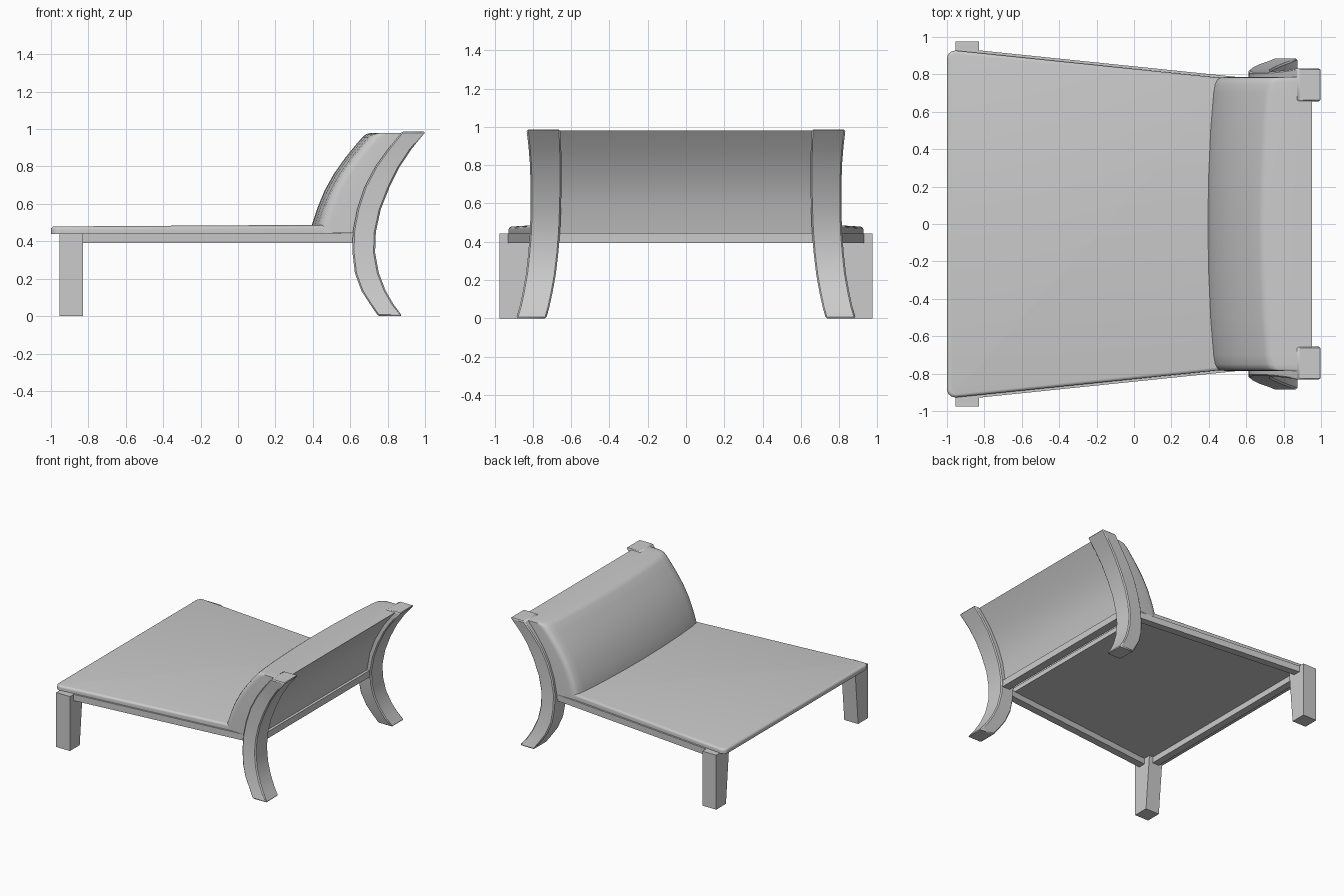
import bpy, bmesh, math

if "Cube" in bpy.data.objects:
    bpy.data.objects.remove(bpy.data.objects["Cube"])


def finish(name, bm, bevel=0.0, smooth=35):
    bmesh.ops.recalc_face_normals(bm, faces=bm.faces)
    me = bpy.data.meshes.new(name)
    bm.to_mesh(me)
    bm.free()
    ob = bpy.data.objects.new(name, me)
    bpy.context.collection.objects.link(ob)
    if bevel:
        m = ob.modifiers.new("Bevel", 'BEVEL')
        m.width, m.segments, m.limit_method, m.angle_limit = bevel, 1, 'ANGLE', 0.8
    bpy.ops.object.select_all(action='DESELECT')
    ob.select_set(True)
    bpy.context.view_layer.objects.active = ob
    bpy.ops.object.shade_smooth_by_angle(angle=math.radians(smooth))
    return ob


def loft(rings):
    """Skin closed rings of equal length and cap both ends."""
    bm = bmesh.new()
    vs = [[bm.verts.new(p) for p in r] for r in rings]
    n = len(rings[0])
    for a, b in zip(vs, vs[1:]):
        for i in range(n):
            bm.faces.new((a[i], a[(i + 1) % n], b[(i + 1) % n], b[i]))
    bm.faces.new(vs[0])
    bm.faces.new(vs[-1])
    return bm


def quad_ring(x0, x1, y0, y1, z):
    return [(x0, y0, z), (x1, y0, z), (x1, y1, z), (x0, y1, z)]


def half_width(x):
    # the seat narrows toward the back
    return 0.932 - 0.103 * (x + 1)


# Seat cushion: tapered slab with rounded corners, rising slightly to the back
x0, x1 = -1.0, 0.55
w0, w1 = half_width(x0), half_width(x1)
bm = loft([[(x0, -w0, 0.44), (x1, -w1, 0.44), (x1, w1, 0.44), (x0, w0, 0.44)],
           [(x0, -w0, 0.479), (x1, -w1, 0.489), (x1, w1, 0.489), (x0, w0, 0.479)]])
upright = [e for e in bm.edges if abs(e.verts[0].co.z - e.verts[1].co.z) > 0.02
           and e.verts[0].co.x < 0]
bmesh.ops.bevel(bm, geom=upright, offset=0.05, segments=5, profile=0.5, affect='EDGES')
rim = [e for e in bm.edges if min(v.co.z for v in e.verts) > 0.46]
bmesh.ops.bevel(bm, geom=rim, offset=0.018, segments=4, profile=0.5, affect='EDGES')
finish("seat_cushion", bm, smooth=50)

# Backrest: reclined curved shell, crowned across its width and open underneath
front = [(0.39, 0.445), (0.395, 0.49), (0.425, 0.58), (0.462, 0.67), (0.512, 0.76),
         (0.572, 0.845), (0.625, 0.91), (0.665, 0.957), (0.685, 0.973), (0.71, 0.98)]
back = [(0.953, 0.98), (0.86, 0.86), (0.78, 0.72), (0.73, 0.59), (0.70, 0.445)]
half = [(0.785, 0.095), (0.782, 0.07), (0.772, 0.052), (0.75, 0.04), (0.70, 0.031),
        (0.5, 0.015), (0.25, 0.004)]
stations = [(-y, s) for y, s in half] + [(0, 0)] + [(y, s) for y, s in reversed(half)]
bm = loft([[(x + s, y, z) for x, z in front] + [(x, y, z) for x, z in back]
           for y, s in stations])
bmesh.ops.recalc_face_normals(bm, faces=bm.faces)
bmesh.ops.delete(bm, geom=[f for f in bm.faces if max(v.co.z for v in f.verts) < 0.46],
                 context='FACES_ONLY')
finish("backrest", bm, smooth=45)

# Back leg path: front x, back x, inner y, outer y, z
leg_path = [(0.75, 0.878, 0.730, 0.887, 0.0), (0.705, 0.83, 0.712, 0.868, 0.065),
            (0.66, 0.79, 0.697, 0.853, 0.135), (0.625, 0.753, 0.680, 0.836, 0.23),
            (0.612, 0.733, 0.667, 0.824, 0.34), (0.614, 0.737, 0.658, 0.815, 0.45),
            (0.637, 0.763, 0.653, 0.812, 0.57), (0.677, 0.81, 0.650, 0.812, 0.69),
            (0.735, 0.865, 0.650, 0.815, 0.80), (0.80, 0.925, 0.652, 0.822, 0.89),
            (0.876, 1.003, 0.656, 0.833, 0.986)]

for side, s in (("left", -1), ("right", 1)):
    finish("back_leg_" + side,
           loft([quad_ring(a, b, s * c, s * d, z) for a, b, c, d, z in leg_path]), 0.008)
    # Front leg, tapering on the inside
    finish("front_leg_" + side,
           loft([quad_ring(-0.955, -0.83, s * 0.85, s * 0.975, 0),
                 quad_ring(-0.955, -0.83, s * 0.81, s * 0.975, 0.443)]))
    # Side rail following the seat taper
    rings = []
    for x in (-0.84, 0.64):
        w = half_width(x) + 0.014
        rings.append([(x, s * (w - 0.06), 0.392), (x, s * w, 0.392),
                      (x, s * w, 0.443), (x, s * (w - 0.06), 0.443)])
    finish("side_rail_" + side, loft(rings))

# Cross rails at front and back
for name, a, b, w in (("front_rail", -0.925, -0.865, 0.85), ("back_rail", 0.655, 0.722, 0.68)):
    finish(name, loft([quad_ring(a, b, -w, w, 0.392), quad_ring(a, b, -w, w, 0.446)]))
